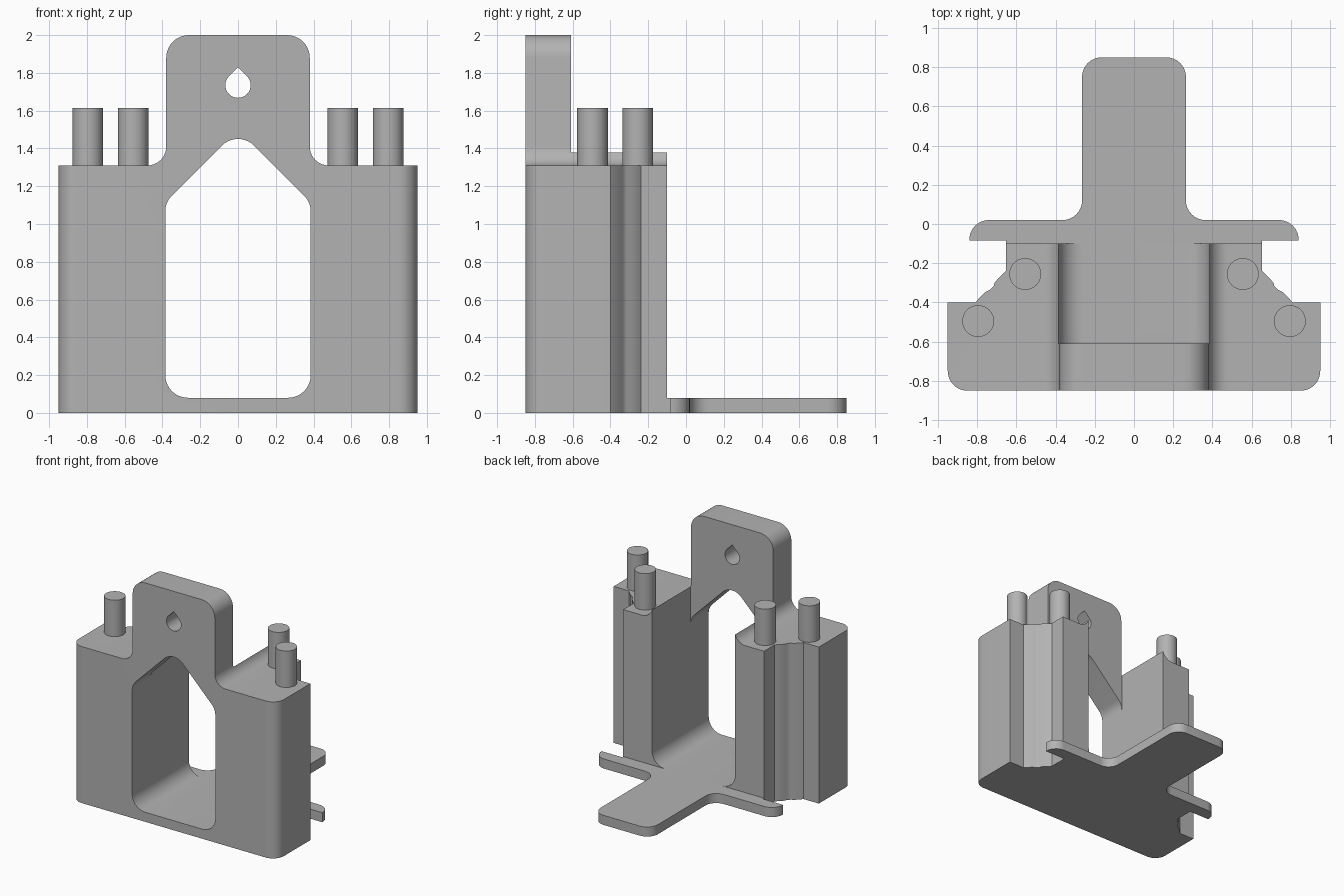
import bpy, bmesh, math
from mathutils import Vector

cube = bpy.data.objects.get("Cube")
if cube:
    bpy.data.objects.remove(cube, do_unlink=True)

grey = bpy.data.materials.new("plain grey")
grey.use_nodes = True
COLOUR = (0.45, 0.45, 0.45, 1)
grey.diffuse_color = COLOUR
grey.node_tree.nodes["Principled BSDF"].inputs["Base Color"].default_value = COLOUR


def rounded(corners, steps=10):
    """Outline from (u, v) or (u, v, radius) corners, with arcs at the radii."""
    out = []
    for i, c in enumerate(corners):
        p = Vector(c[:2])
        if len(c) == 2:
            out.append(p)
            continue
        r = c[2]
        a = (Vector(corners[i - 1][:2]) - p).normalized()
        b = (Vector(corners[(i + 1) % len(corners)][:2]) - p).normalized()
        half = a.angle(b) / 2
        centre = p + (a + b).normalized() * r / math.sin(half)
        start = p + a * r / math.tan(half) - centre
        end = p + b * r / math.tan(half) - centre
        t0 = math.atan2(start.y, start.x)
        sweep = math.atan2(end.y, end.x) - t0
        sweep = (sweep + math.pi) % math.tau - math.pi
        for k in range(steps + 1):
            t = t0 + sweep * k / steps
            out.append(centre + Vector((math.cos(t), math.sin(t))) * r)
    return out


def mirrored(half):
    """Close a right-hand half outline with its mirror image."""
    return half + [(-c[0], *c[1:]) for c in reversed(half)]


def prism(name, outline, lo, hi, upright=False):
    """Extrude an outline along z, or along y when upright."""
    bm = bmesh.new()
    place = (lambda p, h: (p[0], h, p[1])) if upright else (lambda p, h: (p[0], p[1], h))
    face = bm.faces.new([bm.verts.new(place(p, lo)) for p in outline])
    new = bmesh.ops.extrude_face_region(bm, geom=[face])["geom"]
    shift = Vector(place((0, 0), hi - lo))
    bmesh.ops.translate(bm, vec=shift, verts=[v for v in new if isinstance(v, bmesh.types.BMVert)])
    bmesh.ops.recalc_face_normals(bm, faces=bm.faces)
    mesh = bpy.data.meshes.new(name)
    bm.to_mesh(mesh)
    bm.free()
    mesh.materials.append(grey)
    obj = bpy.data.objects.new(name, mesh)
    bpy.context.collection.objects.link(obj)
    return obj


def activate(obj):
    bpy.ops.object.select_all(action='DESELECT')
    obj.select_set(True)
    bpy.context.view_layer.objects.active = obj


def carve(target, tool, operation='DIFFERENCE'):
    activate(target)
    mod = target.modifiers.new("carve", 'BOOLEAN')
    mod.operation, mod.solver, mod.object = operation, 'EXACT', tool
    bpy.ops.object.modifier_apply(modifier=mod.name)
    bpy.data.objects.remove(tool, do_unlink=True)


def smooth(obj):
    activate(obj)
    bpy.ops.object.shade_smooth_by_angle(angle=math.radians(30))


FRONT, REAR, TAB_BACK = -0.85, -0.1, -0.61
FLOOR, TOP, INNER = 0.08, 1.31, 0.385

# Body: front silhouette with the hanging tab, trimmed to the column plan
body = prism("body", rounded(mirrored([
    (1.1, 0), (1.1, TOP), (0.38, TOP, 0.1), (0.38, 2.0, 0.12)])),
    FRONT - 0.1, REAR + 0.1, upright=True)
plan = prism("plan_trim", rounded(mirrored([
    (0.95, FRONT, 0.1), (0.95, -0.4), (0.81, -0.4), (0.76, -0.348), (0.735, -0.335),
    (0.715, -0.315), (0.71, -0.297), (0.652, -0.238), (0.652, REAR)])), -0.1, 2.2)
carve(body, plan, 'INTERSECT')

# Bay between the columns, open at the top behind the tab
carve(body, prism("bay_cutter", rounded(mirrored([
    (INNER, FLOOR, 0.12), (INNER, 2.3)])), TAB_BACK, 0.3, upright=True))

# Gabled front opening
gable = rounded([(-INNER, FLOOR, 0.12), (INNER, FLOOR, 0.12), (INNER, 1.115, 0.12),
                 (0, 1.5, 0.12), (-INNER, 1.115, 0.12)])
carve(body, prism("opening_cutter", gable, -1.2, TAB_BACK + 0.1, upright=True))

# Teardrop hanging hole
R, HOLE_Z = 0.067, 1.735
drop = [(0, HOLE_Z + R * math.sqrt(2))]
for k in range(25):
    t = math.radians(135 + 270 * k / 24)
    drop.append((R * math.cos(t), HOLE_Z + R * math.sin(t)))
carve(body, prism("hole_cutter", drop, -1.2, TAB_BACK + 0.1, upright=True))
smooth(body)

# Foot: cross bar and rear tongue
foot = prism("foot_plate", rounded(mirrored([
    (0.652, REAR), (0.652, -0.085), (0.84, -0.085), (0.84, 0.02, 0.1),
    (0.265, 0.02, 0.1), (0.265, 0.85, 0.1)])), 0, FLOOR)
smooth(foot)

# Pegs on the columns
for side, label in ((1, "left"), (-1, "right")):
    for x, y, where in ((0.555, -0.255, "inner"), (0.795, -0.495, "outer")):
        ring = [(side * x + 0.081 * math.cos(math.tau * k / 40),
                 y + 0.081 * math.sin(math.tau * k / 40)) for k in range(40)]
        smooth(prism(f"{label}_{where}_peg", ring, TOP, 1.615))
